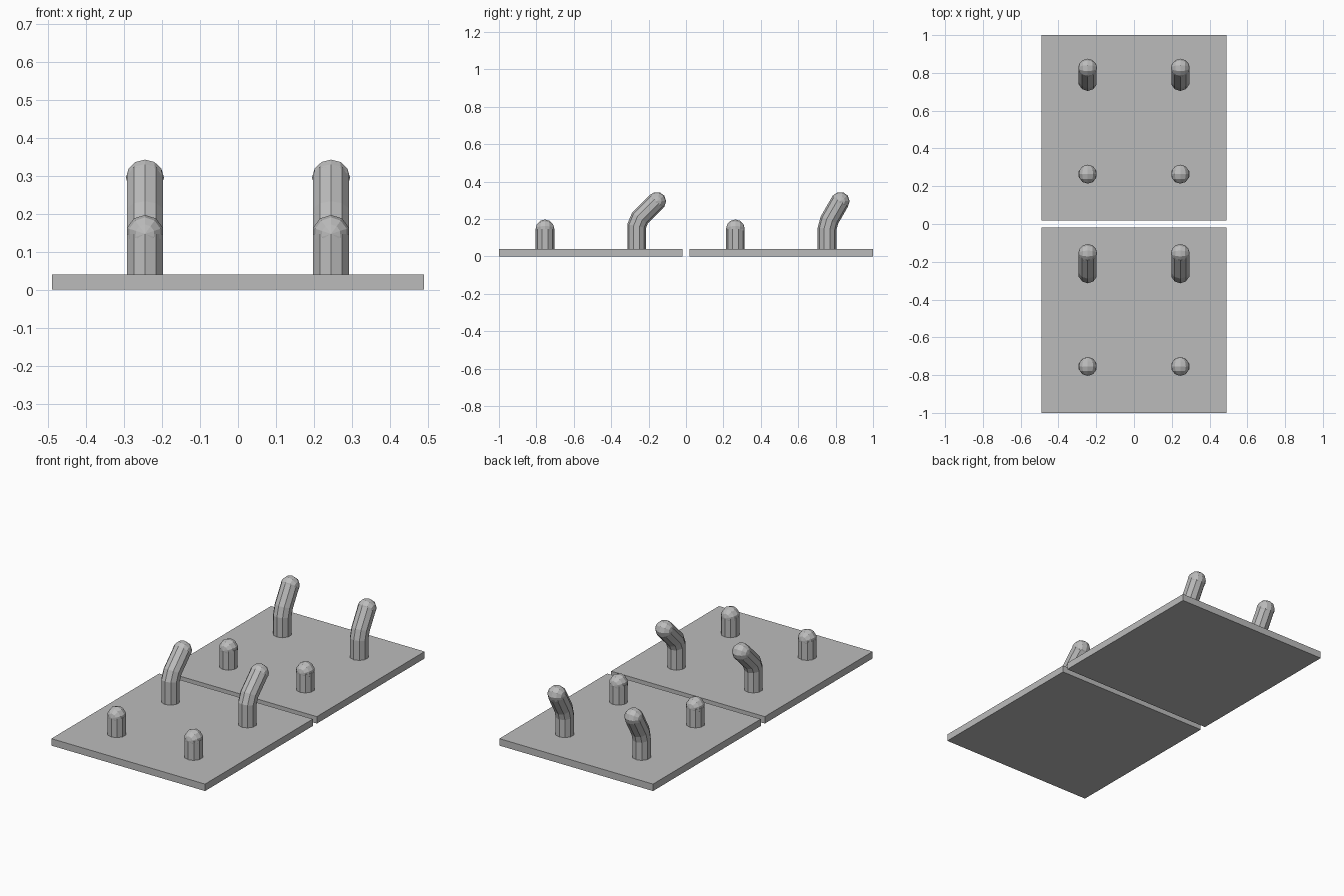
import bpy, bmesh, math
from mathutils import Matrix, Vector

if "Cube" in bpy.data.objects:
    bpy.data.objects.remove(bpy.data.objects["Cube"])

grey = bpy.data.materials.new("plain grey")
grey.diffuse_color = (0.5, 0.5, 0.5, 1)
grey.use_nodes = True
grey.node_tree.nodes["Principled BSDF"].inputs["Base Color"].default_value = grey.diffuse_color

R, SIDES = 0.05, 10          # peg radius and side count
THICK = 0.04                 # board thickness
SPREAD = 0.245               # peg offset from board centre


def finish(bm, name):
    bmesh.ops.recalc_face_normals(bm, faces=bm.faces)
    mesh = bpy.data.meshes.new(name)
    bm.to_mesh(mesh)
    bm.free()
    mesh.materials.append(grey)
    obj = bpy.data.objects.new(name, mesh)
    bpy.context.collection.objects.link(obj)


def board(name, cy):
    bm = bmesh.new()
    bmesh.ops.create_cube(bm, size=1, matrix=Matrix.Translation((0, cy, THICK / 2))
                          @ Matrix.Diagonal((0.98, 0.982, THICK, 1)))
    finish(bm, name)


def rod(name, x, y, path, tip_axis):
    """Sweep a polygon along a (dy, z) path and round off its end with a ball."""
    bm = bmesh.new()
    pts = [Vector((0, p[0], p[1])) for p in path]
    rings = []
    for i, p in enumerate(pts):
        into = (p - pts[i - 1]).normalized() if i else Vector((0, 0, 1))
        out = (pts[i + 1] - p).normalized() if i < len(pts) - 1 else into
        t = (into + out).normalized()
        side = Vector((0, t.z, -t.y)) / into.dot(t)      # mitred joint
        ring = []
        for k in range(SIDES):
            a = 2 * math.pi * k / SIDES
            offset = side * math.cos(a) + Vector((1, 0, 0)) * math.sin(a)
            ring.append(bm.verts.new(p + offset * R))
        rings.append(ring)
    for lo, hi in zip(rings, rings[1:]):
        for k in range(SIDES):
            j = (k + 1) % SIDES
            bm.faces.new((lo[k], lo[j], hi[j], hi[k]))
    bm.faces.new(rings[0])
    bm.faces.new(rings[-1])
    # rounded tip, its pole lying sideways
    turn = Matrix.Rotation(math.pi / 2, 4, 'Y' if tip_axis == 'X' else 'X')
    bmesh.ops.create_uvsphere(bm, u_segments=SIDES, v_segments=6, radius=R,
                              matrix=Matrix.Translation(pts[-1]) @ turn)
    bmesh.ops.translate(bm, verts=bm.verts, vec=(x, y, 0))
    finish(bm, name)


def bent_path(corner_z, lean, tip_z=0.295, soft=0.025):
    """Upright stem, softened corner, then a straight leaning end."""
    s, c = math.sin(lean), math.cos(lean)
    reach = (tip_z - corner_z) / c
    return [(0, THICK), (0, corner_z - soft),
            (soft * s, corner_z + soft * c), (reach * s, tip_z)]


# two boards, each with two short pegs in front and two leaning hooks behind
for label, cy, corner, lean in (("front", -0.509, 0.187, 45), ("back", 0.509, 0.172, 30)):
    board(label + "_board", cy)
    for side, x in (("left", -SPREAD), ("right", SPREAD)):
        rod(f"{label}_{side}_peg", x, cy - SPREAD, [(0, THICK), (0, 0.147)], 'Y')
        rod(f"{label}_{side}_hook", x, cy + SPREAD,
            bent_path(corner, math.radians(lean)), 'X')
